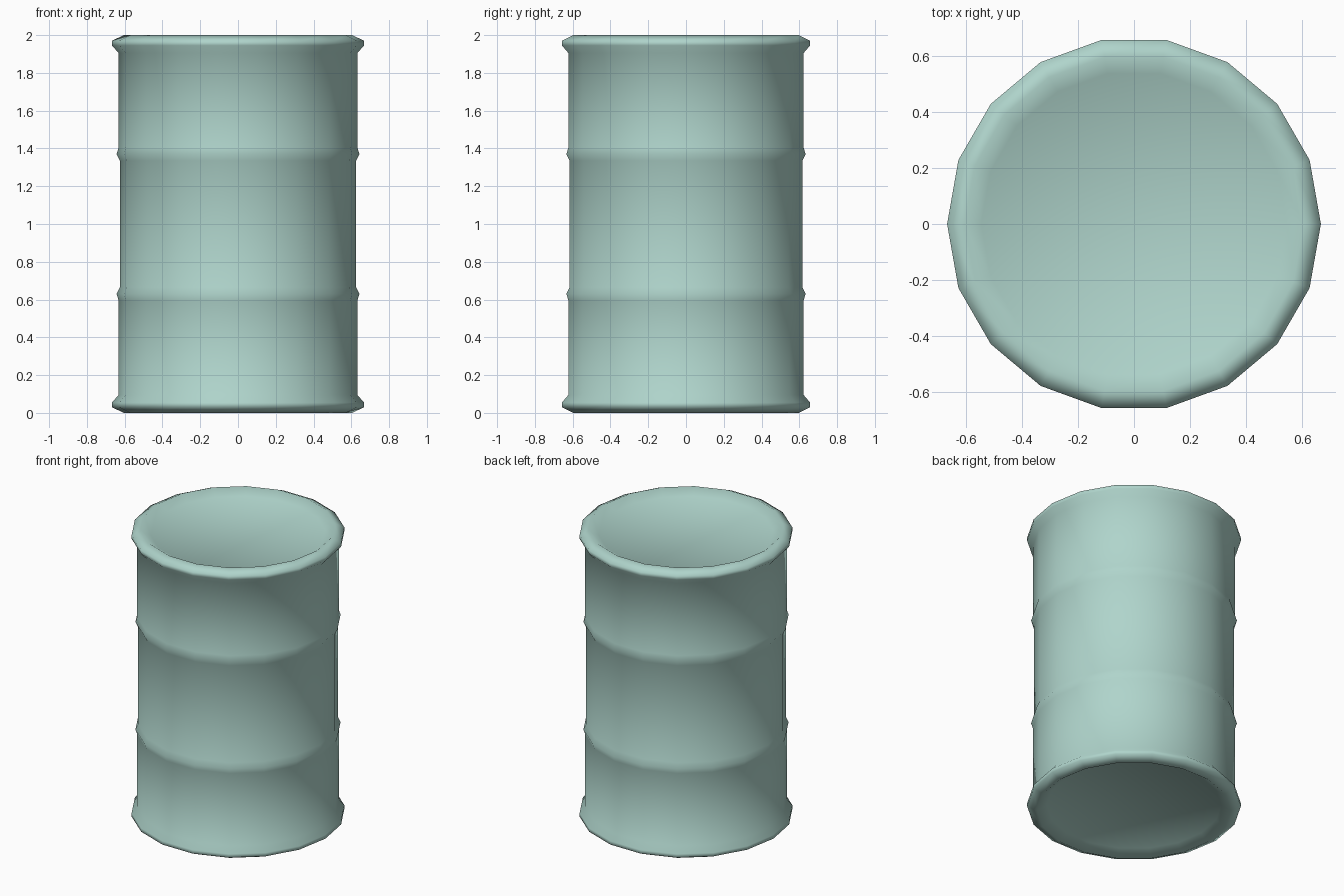
import bpy
import bmesh
from math import cos, sin, tau

cube = bpy.data.objects.get("Cube")
if cube:
    bpy.data.objects.remove(cube, do_unlink=True)

SIDES = 18
HEIGHT = 2.0

# Painted metal colour
paint = bpy.data.materials.new("pale_teal_paint")
paint.use_nodes = True
colour = (0.43, 0.66, 0.60, 1.0)
paint.diffuse_color = colour
paint.node_tree.nodes["Principled BSDF"].inputs["Base Color"].default_value = colour

# Lower half of the profile (radius, height): recessed base, rolled rim, wall, hoop
lower = [
    (0.545, 0.04), (0.605, 0.0), (0.667, 0.03), (0.667, 0.055), (0.632, 0.095),
    (0.632, 0.595), (0.643, 0.63), (0.626, 0.665),
]
# Mirror it for the upper half
profile = lower + [(r, HEIGHT - z) for r, z in reversed(lower)]

# Spin the profile into rings and bridge them
bm = bmesh.new()
rings = []
for r, z in profile:
    rings.append([bm.verts.new((r * cos(tau * i / SIDES), r * sin(tau * i / SIDES), z))
                  for i in range(SIDES)])
for a, b in zip(rings, rings[1:]):
    for i in range(SIDES):
        j = (i + 1) % SIDES
        bm.faces.new((a[i], a[j], b[j], b[i]))

# Recessed base and lid
bm.faces.new(list(reversed(rings[0])))
bm.faces.new(rings[-1])
bmesh.ops.recalc_face_normals(bm, faces=bm.faces)
for face in bm.faces:
    face.smooth = True

mesh = bpy.data.meshes.new("drum")
bm.to_mesh(mesh)
bm.free()
mesh.materials.append(paint)
drum = bpy.data.objects.new("drum", mesh)
bpy.context.collection.objects.link(drum)
